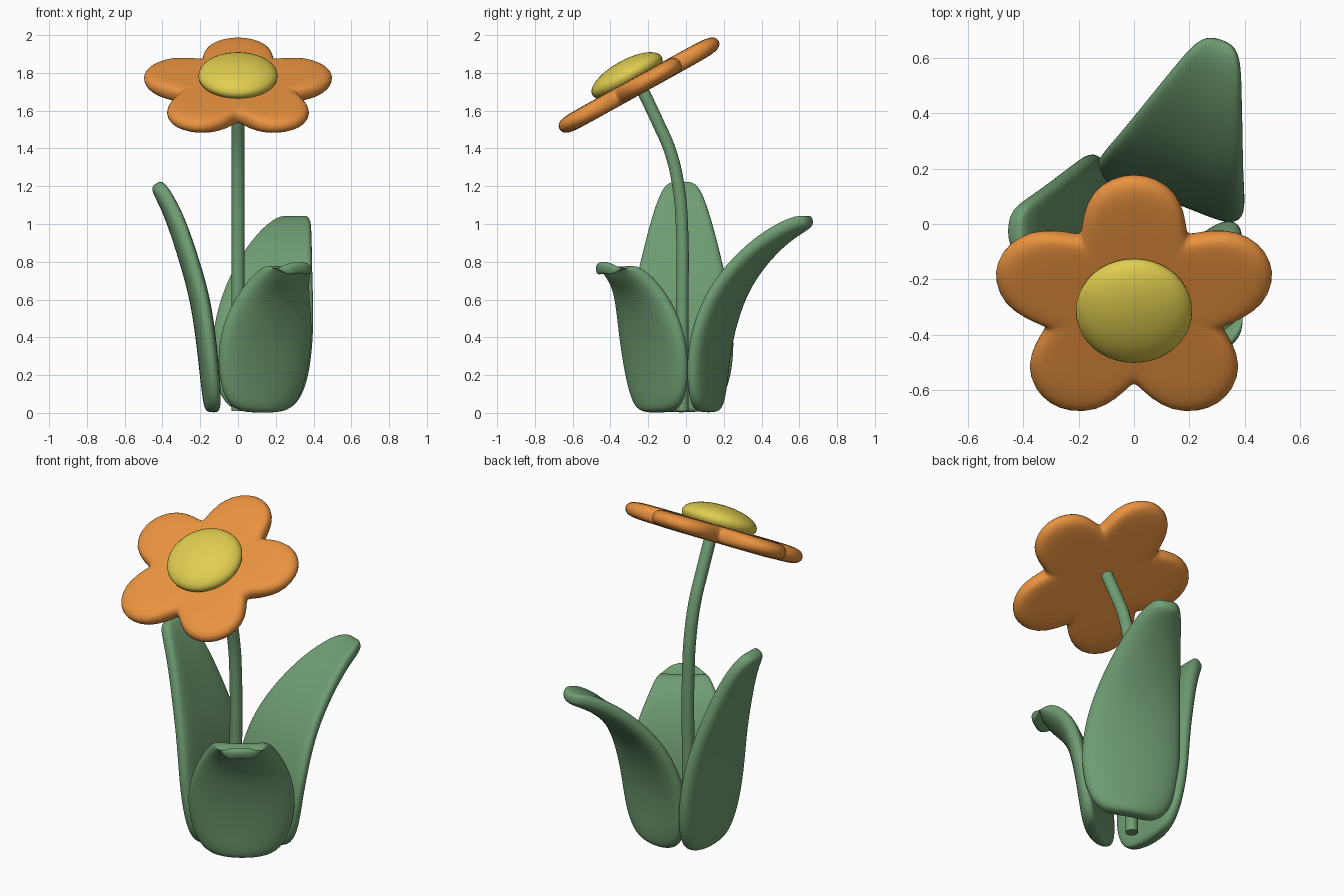
import bpy, math
from mathutils import Vector, Matrix

if "Cube" in bpy.data.objects:
    bpy.data.objects.remove(bpy.data.objects["Cube"])


def material(name, rgb):
    m = bpy.data.materials.new(name)
    m.diffuse_color = (*rgb, 1)
    m.use_nodes = True
    m.node_tree.nodes["Principled BSDF"].inputs["Base Color"].default_value = m.diffuse_color
    return m


GREEN = material("leaf_green", (0.16, 0.34, 0.17))
ORANGE = material("petal_orange", (0.82, 0.29, 0.05))
YELLOW = material("centre_yellow", (0.75, 0.62, 0.08))


def loft(name, rings, mat, levels):
    """Closed smooth skin through equal-length rings of points."""
    n = len(rings[0])
    verts = [p for r in rings for p in r]
    faces = [(i * n + j, i * n + (j + 1) % n, (i + 1) * n + (j + 1) % n, (i + 1) * n + j)
             for i in range(len(rings) - 1) for j in range(n)]
    faces.append(tuple(reversed(range(n))))
    faces.append(tuple(range(len(verts) - n, len(verts))))
    me = bpy.data.meshes.new(name)
    me.from_pydata(verts, [], faces)
    ob = bpy.data.objects.new(name, me)
    bpy.context.collection.objects.link(ob)
    me.materials.append(mat)
    for p in me.polygons:
        p.use_smooth = True
    s = ob.modifiers.new("smooth", 'SUBSURF')
    s.levels = s.render_levels = levels
    return ob


def leaf(name, base, azimuth, stations, cup=0.03):
    """stations: (outward, height, half width, half thickness)"""
    a = math.radians(azimuth)
    out = Vector((math.cos(a), math.sin(a), 0))
    side = Vector((-math.sin(a), math.cos(a), 0))
    up = Vector((0, 0, 1))
    mid = [Vector((base[0], base[1], 0)) + out * s[0] + up * s[1] for s in stations]
    rings = []
    for i, (_, _, hw, ht) in enumerate(stations):
        t = (mid[min(i + 1, len(mid) - 1)] - mid[max(i - 1, 0)]).normalized()
        nrm = side.cross(t).normalized()
        if nrm.dot(out) > 0:          # normal points at the stem / upwards
            nrm = -nrm
        ring = []
        for k in range(16):
            c, s = math.cos(k * math.pi / 8), math.sin(k * math.pi / 8)
            u = math.copysign(abs(c) ** 0.75, c)
            v = math.copysign(abs(s) ** 0.6, s)
            bend = cup * (u * u - 0.4) * min(1, hw / 0.15)
            ring.append(mid[i] + side * (u * hw) + nrm * (v * ht + bend))
        rings.append(ring)
    return loft(name, rings, GREEN, 2)


# Leaves
leaf("left_leaf", (-0.13, -0.025), 180, [
    (0.00, 0.002, 0.10, 0.028), (0.00, 0.03, 0.19, 0.045), (0.008, 0.14, 0.26, 0.052),
    (0.028, 0.35, 0.29, 0.054), (0.062, 0.60, 0.265, 0.054), (0.12, 0.80, 0.22, 0.052),
    (0.185, 1.00, 0.168, 0.050), (0.245, 1.13, 0.125, 0.046), (0.288, 1.195, 0.09, 0.042),
    (0.302, 1.217, 0.045, 0.025)], 0.02)
leaf("back_leaf", (0.128, 0.122), 71, [
    (0.00, 0.002, 0.10, 0.028), (0.00, 0.03, 0.19, 0.045), (0.00, 0.14, 0.26, 0.052),
    (0.01, 0.35, 0.29, 0.054), (0.07, 0.55, 0.272, 0.054), (0.155, 0.71, 0.235, 0.052),
    (0.29, 0.86, 0.185, 0.050), (0.42, 0.96, 0.135, 0.047), (0.53, 1.014, 0.092, 0.044),
    (0.575, 1.018, 0.045, 0.025)])
leaf("front_leaf", (0.136, -0.16), -56, [
    (0.00, 0.000, 0.11, 0.028), (0.00, 0.03, 0.20, 0.045), (0.00, 0.13, 0.265, 0.052),
    (0.02, 0.32, 0.30, 0.054), (0.055, 0.48, 0.28, 0.054), (0.105, 0.61, 0.23, 0.052),
    (0.17, 0.705, 0.18, 0.050), (0.25, 0.762, 0.14, 0.047), (0.32, 0.768, 0.10, 0.045),
    (0.35, 0.757, 0.05, 0.026)])

# Stem
cu = bpy.data.curves.new("stem", 'CURVE')
cu.dimensions = '3D'
cu.bevel_depth = 0.034
cu.bevel_resolution = 3
cu.use_fill_caps = True
sp = cu.splines.new('BEZIER')
path = [(-0.02, 0.01), (-0.02, 0.5), (-0.022, 1.0), (-0.04, 1.2), (-0.085, 1.39),
        (-0.15, 1.54), (-0.235, 1.72)]
sp.bezier_points.add(len(path) - 1)
for bp, (y, z) in zip(sp.bezier_points, path):
    bp.co = (0, y, z)
    bp.handle_left_type = bp.handle_right_type = 'AUTO'
cu.materials.append(GREEN)
bpy.context.collection.objects.link(bpy.data.objects.new("stem", cu))

# Flower head: five-petal outline lofted with a rounded rim
tilt = Matrix.Translation((0, -0.277, 1.72)) @ Matrix.Rotation(math.radians(29), 4, 'X')
half = [(0, .525), (9, .513), (19, .473), (27, .405), (33, .35)]
petal = [(-a, r) for a, r in reversed(half[1:])] + half + [(36, .335)]
outline = [(math.radians(90 + 72 * p + a), r) for p in range(5) for a, r in petal]
T = 0.047
rim = [(0.12, -T), (0.5, -T), (0.8, -T), (0.91, -.9 * T), (0.975, -.6 * T), (1.0, 0),
       (0.975, .6 * T), (0.91, .9 * T), (0.8, T), (0.5, T), (0.12, T)]
rings = [[Vector((r * k * math.cos(a), r * k * math.sin(a), h)) for a, r in outline]
         for k, h in rim]
petals = loft("petals", rings, ORANGE, 1)
petals.matrix_world = tilt

# Flower centre
bpy.ops.mesh.primitive_uv_sphere_add(segments=40, ring_count=20, radius=1)
centre = bpy.context.object
centre.name = "flower_centre"
centre.data.materials.append(YELLOW)
bpy.ops.object.shade_smooth()
centre.matrix_world = tilt @ Matrix.Translation((0, 0, 0.074)) @ Matrix.Diagonal((0.21, 0.21, 0.083, 1))
